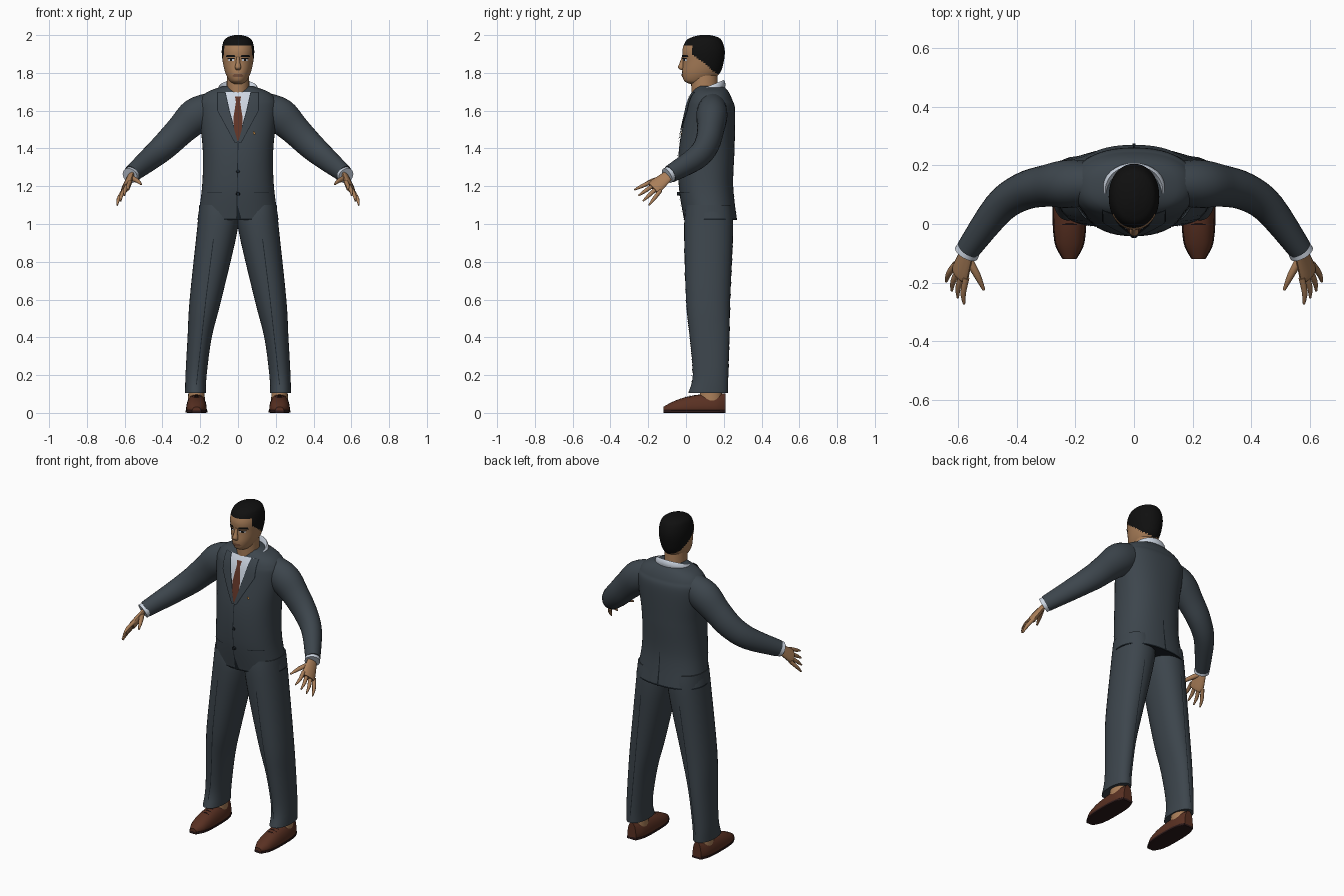
import bpy, bmesh, math
from mathutils import Vector
from mathutils.bvhtree import BVHTree

cube = bpy.data.objects.get("Cube")
if cube:
    bpy.data.objects.remove(cube, do_unlink=True)

X, Y, Z = Vector((1, 0, 0)), Vector((0, 1, 0)), Vector((0, 0, 1))


def material(name, red, green, blue):
    mat = bpy.data.materials.new(name)
    mat.use_nodes = True
    mat.diffuse_color = (red, green, blue, 1)
    shader = mat.node_tree.nodes["Principled BSDF"]
    shader.inputs["Base Color"].default_value = (red, green, blue, 1)
    return mat


suit = material("suit_charcoal", .046, .06, .073)
seam = material("seam_dark", .01, .015, .02)
skin = material("skin", .4, .21, .1)
lip = material("lip_brown", .2, .09, .05)
hair = material("hair_black", .005, .005, .005)
shirt = material("shirt_white", .62, .68, .77)
tie = material("tie_rust", .12, .035, .02)
shoe = material("shoe_brown", .1, .03, .016)
sole = material("sole_dark", .025, .01, .01)
gold = material("pin_gold", .45, .22, .06)


def finish(name, verts, faces, materials, mirror=False, rule=None):
    """Make a smooth-shaded object; rule picks a material slot from a face centre."""
    mesh = bpy.data.meshes.new(name)
    mesh.from_pydata(verts, [], faces)
    bm = bmesh.new()
    bm.from_mesh(mesh)
    bmesh.ops.recalc_face_normals(bm, faces=bm.faces)
    bm.to_mesh(mesh)
    bm.free()
    for mat in materials:
        mesh.materials.append(mat)
    if rule:
        for polygon in mesh.polygons:
            polygon.material_index = rule(polygon.center)
    ob = bpy.data.objects.new(name, mesh)
    bpy.context.collection.objects.link(ob)
    bpy.ops.object.select_all(action='DESELECT')
    ob.select_set(True)
    bpy.context.view_layer.objects.active = ob
    bpy.ops.object.shade_smooth_by_angle(angle=math.radians(45))
    if mirror:
        ob.modifiers.new("Mirror", 'MIRROR').use_mirror_merge = False
    return BVHTree.FromPolygons(verts, faces)


def spline(rows, count):
    """Smooth rows in between, with count steps per span."""
    rows = [Vector(row) for row in rows]
    padded = [rows[0]] + rows + [rows[-1]]
    out = []
    for a, b, c, d in zip(padded, padded[1:], padded[2:], padded[3:]):
        start, end = (c - a) / 2, (d - b) / 2
        for i in range(count):
            t = i / count
            ease = t * t * (3 - 2 * t)
            out.append(b.lerp(c, ease) + start * (t * (1 - t) ** 2) - end * (t * t * (1 - t)))
    return out + [rows[-1]]


def tube(name, rows, materials, ref=X, axis=None, sides=24, steps=4, power=2, flat=1,
         mirror=False, rule=None, shape=None, cap=True):
    """Loft of rounded rings; a row is x, y, z, radius along ref and, if it differs, across."""
    rows = spline(rows, steps)
    verts, faces = [], []
    for i, row in enumerate(rows):
        before, after = rows[max(i - 1, 0)], rows[min(i + 1, len(rows) - 1)]
        along = axis or Vector((after - before)[:3]).normalized()
        u = (ref - along * ref.dot(along)).normalized()
        v = along.cross(u)
        for j in range(sides):
            angle = math.tau * j / sides
            c, s = (math.copysign(abs(w) ** (2 / power), w)
                    for w in (math.cos(angle), math.sin(angle)))
            point = Vector(row[:3]) + u * (row[3] * c) + v * (row[-1] * flat * s)
            verts.append(shape(point) if shape else point)
    for i in range(len(rows) - 1):
        for j in range(sides):
            a, b = i * sides + j, i * sides + (j + 1) % sides
            faces.append((a, b, b + sides, a + sides))
    if cap:
        faces += [tuple(range(sides)), tuple(range(len(verts) - sides, len(verts)))]
    return finish(name, verts, faces, materials, mirror, rule)


def upright(*rows):
    """Central rings given as height, centre y, half depth and half width."""
    return [(0, y, z, width, depth) for z, y, depth, width in rows]


def patch(name, tree, rows, mat, lift=.004, back=False, mirror=False, across=6, steps=5):
    """Thin plate laid on a surface; a row is height, centre x and half width."""
    rows = [Vector(row) for row in rows]
    fine = [a.lerp(b, i / steps) for a, b in zip(rows, rows[1:]) for i in range(steps)]
    fine.append(rows[-1])
    aim = -Y if back else Y
    verts, faces = [], []
    for z, middle, half in fine:
        for j in range(across + 1):
            origin = Vector((middle + half * (2 * j / across - 1), 0, z)) - aim
            hit = tree.ray_cast(origin, aim)[0] or tree.find_nearest(origin + aim)[0]
            verts.append(hit - aim * lift)
    row = across + 1
    for i in range(len(fine) - 1):
        for a in range(i * row, i * row + across):
            faces.append((a, a + 1, a + row + 1, a + row))
    finish(name, verts, faces, [mat], mirror)


# Jacket body, with a dark hem
jacket = tube("jacket", upright(
    (1.02, .13, .14, .215), (1.2, .106, .144, .19), (1.4, .11, .147, .187), (1.6, .13, .13, .21),
    (1.66, .13, .114, .2), (1.7, .13, .095, .16), (1.73, .13, .07, .08)),
    [suit, seam], axis=Z, sides=48, steps=12, power=2.3, rule=lambda c: int(c.z < 1.028))

# Shirt front, tie, lapels and seams
patch("shirt_front", jacket, [(1.7, 0, .08), (1.6, 0, .052), (1.43, 0, .002)], shirt)
patch("tie", jacket, [(1.675, 0, .016), (1.645, 0, .011), (1.56, 0, .025), (1.5, 0, .02),
                      (1.44, 0, .004)], tie, .007)
lapel = [(1.7, .088, .018), (1.6, .077, .029), (1.43, .007, .007)]
patch("lapel_edge", jacket, [(z, x, half + .004) for z, x, half in lapel], seam, .005, mirror=True)
patch("lapel", jacket, lapel, suit, .009, mirror=True)
patch("closing_line", jacket, [(1.43, 0, .002), (1.1, -.006, .002)], seam, across=1)
patch("front_notch", jacket, [(1.1, -.005, .002), (1.02, .005, .015)], seam)
patch("back_vent", jacket, [(1.22, 0, .002), (1.02, 0, .005)], seam, back=True)
patch("pocket_line", jacket, [(1.17, .125, .04), (1.166, .125, .04)], seam, mirror=True)
patch("lapel_pin", jacket, [(1.49, .083, .005), (1.475, .088, .006)], gold, .009)
for label, z in (("upper", 1.28), ("lower", 1.16)):
    tube(label + "_button", [(0, -.03, z, .011), (0, -.047, z, .009)], [seam], sides=12)

# Sleeves and shirt cuffs
tube("sleeve", [(.13, .14, 1.62, .08), (.22, .137, 1.575, .094), (.3, .13, 1.5, .081),
                (.38, .11, 1.42, .073), (.46, .055, 1.35, .064), (.565, -.085, 1.264, .047)],
     [suit], ref=Z, flat=.88, mirror=True)
tube("shirt_cuff", [(.555, -.07, 1.273, .04), (.572, -.1, 1.256, .043)], [shirt], ref=Z, mirror=True)

# Hands: flat palm with four fanned fingers and a thumb
fan = Vector((.06, .08, -.08))
knuckles = Vector((.59, -.16, 1.2))
fingertips = Vector((.61, -.235, 1.14))
tube("palm", [(.566, -.088, 1.262, .03), (*knuckles, .044), (.595, -.175, 1.188, .04)],
     [skin], ref=fan, sides=16, flat=.45, mirror=True)
for i, label in enumerate(("index", "middle", "ring", "little")):
    spread = (i - 1.5) / 3
    base = knuckles + fan * spread * .6
    tip = fingertips + fan * spread + (fingertips - knuckles) * (.1 - abs(spread - .1) * .2)
    bend = base.lerp(tip, .55) + X * .006
    tube(label + "_finger", [(*base, .011), (*bend, .01), (*tip, .004)],
         [skin], ref=fan, sides=10, mirror=True)
tube("thumb", [(.568, -.115, 1.245, .015), (.535, -.175, 1.23, .012), (.512, -.225, 1.21, .005)],
     [skin], ref=fan, sides=10, mirror=True)

# Trousers with front and back creases
leg = tube("trouser_leg", [
    (.105, .12, 1.1, .1, .12), (.108, .12, .98, .108, .13), (.172, .117, .6, .084, .117),
    (.203, .125, .4, .064, .105), (.222, .13, .2, .056, .094), (.225, .117, .105, .055, .105)],
    [suit], axis=Z, sides=32, power=2.2, mirror=True)
for label, back in (("front", False), ("back", True)):
    patch(label + "_crease", leg, [(.92, .13, .002), (.6, .17, .002), (.15, .22, .002)],
          seam, .002, back=back, mirror=True, across=1)

# Ankles, shoes, soles and laces
tube("ankle", [(.22, .13, .06, .045, .062), (.22, .135, .18, .04, .05)], [skin], axis=Z, mirror=True)


def last(t):
    """Shoe y, half width and height, from heel (t = 0) to toe (t = 1)."""
    return .21 - .33 * t, .055 * (1 - abs(1.85 * t - .9) ** 3) ** .5, .018 + .07 * (1 - t ** 3)


stations = [last(i / 8) for i in range(9)]
tube("shoe_upper", [(.22, y, .014, width, height) for y, width, height in stations],
     [shoe], axis=-Y, power=2.3, mirror=True,
     shape=lambda p: Vector((p.x, p.y, max(p.z, .012))))
tube("shoe_sole", [(.22, y, .008, width + .003, .008) for y, width, height in stations],
     [sole], axis=-Y, power=6, mirror=True)
for i in range(3):
    y, width, height = last(.64 - i * .07)
    top = height + .014
    tube("shoe_lace_" + "abc"[i], [(.196, y, top - .008, .003), (.22, y, top, .003),
                                   (.244, y, top - .008, .003)], [sole], ref=Z, sides=8, mirror=True)

# Neck and folded collar, dropping towards the front
tube("neck", upright((1.66, .1, .07, .062), (1.82, .095, .07, .058)), [skin], axis=Z)
tube("shirt_collar", upright((1.68, .115, .09, .11), (1.705, .115, .094, .11), (1.73, .115, .085, .098),
                             (1.7, .115, .075, .075)),
     [shirt], axis=Z, sides=32, cap=False,
     shape=lambda p: Vector((p.x, p.y, p.z + .4 * (p.y - .12))))

# Head, coloured as hair above a sloping hairline
head = tube("head", upright(
    (1.742, .055, .035, .025), (1.758, .06, .07, .045), (1.8, .08, .1, .067), (1.86, .092, .108, .081),
    (1.92, .093, .112, .086), (1.97, .095, .095, .075), (1.99, .1, .066, .052), (2, .1, .025, .018)),
    [skin, hair], axis=Z, sides=56, steps=7, power=2.1,
    rule=lambda c: int(c.z > (1.946 if c.y < .035 else 1.925 - .8 * c.y)))
tube("nose", [(0, -.014, 1.885, .008), (0, -.022, 1.855, .011), (0, -.026, 1.828, .016),
              (0, -.016, 1.814, .01)], [skin], axis=Z, sides=16)
patch("eyebrow", head, [(1.896, .04, .02), (1.883, .038, .026)], hair, mirror=True)
patch("eye_white", head, [(1.874, .036, .014), (1.864, .036, .016)], shirt, .002, mirror=True)
patch("pupil", head, [(1.875, .037, .006), (1.863, .037, .006)], hair, mirror=True)
patch("eyelid", head, [(1.879, .036, .018), (1.873, .037, .021)], hair, .005, mirror=True)
patch("mouth", head, [(1.793, 0, .022), (1.783, 0, .03), (1.777, 0, .018)], lip)
